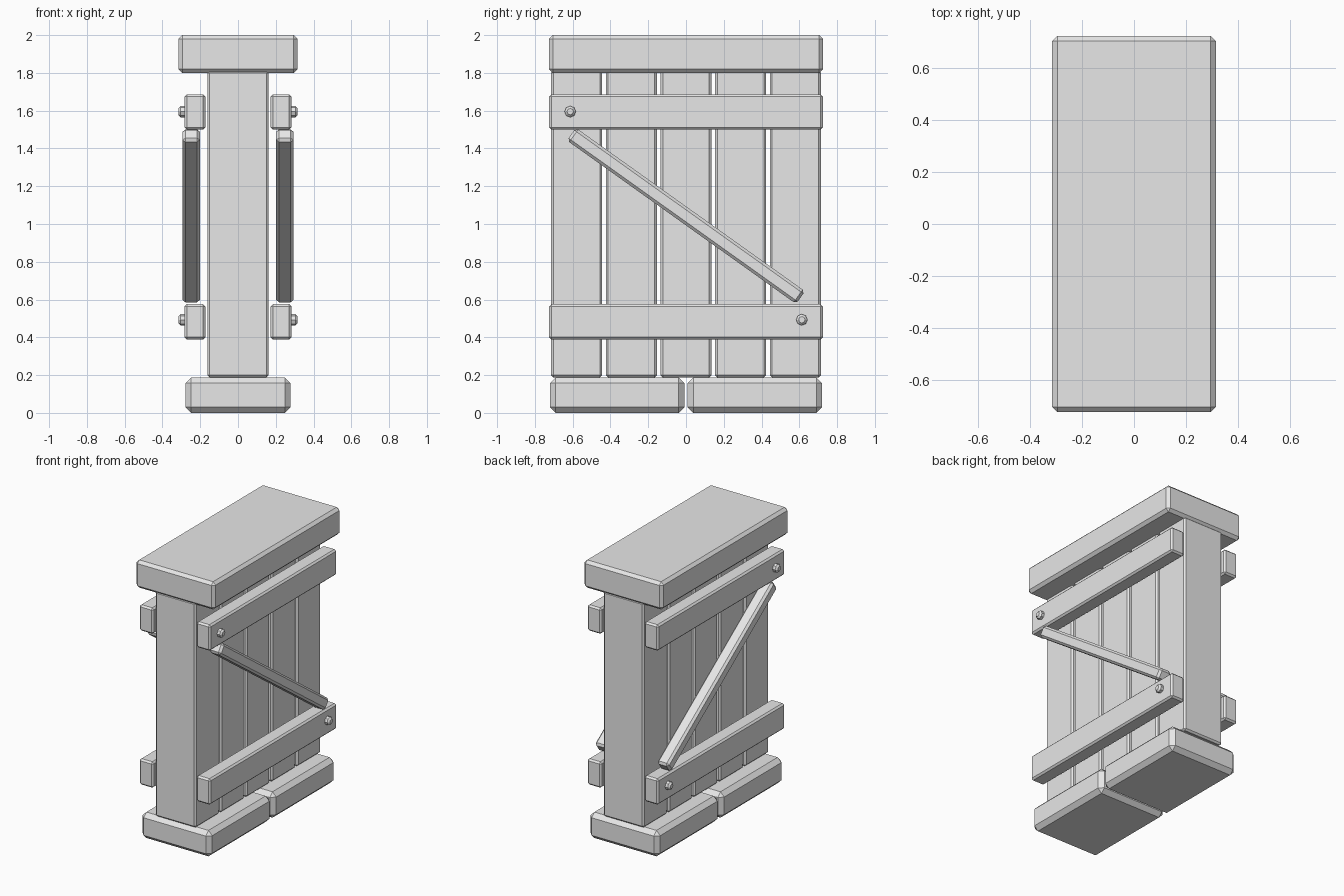
import bpy, bmesh, math
from mathutils import Matrix, Vector

cube = bpy.data.objects.get("Cube")
if cube:
    bpy.data.objects.remove(cube, do_unlink=True)

grey = bpy.data.materials.new("plain_grey")
grey.use_nodes = True
grey.diffuse_color = (0.8, 0.8, 0.8, 1)
grey.node_tree.nodes["Principled BSDF"].inputs["Base Color"].default_value = (0.8, 0.8, 0.8, 1)


def finish(name, bm, edges, chamfer, matrix):
    """Chamfer the given edges, place the part and give it the material."""
    bmesh.ops.bevel(bm, geom=edges, offset=chamfer, segments=1, affect='EDGES')
    bmesh.ops.recalc_face_normals(bm, faces=bm.faces)
    mesh = bpy.data.meshes.new(name)
    bm.to_mesh(mesh)
    bm.free()
    mesh.materials.append(grey)
    ob = bpy.data.objects.new(name, mesh)
    ob.matrix_world = matrix
    bpy.context.collection.objects.link(ob)


def block(name, size, centre, chamfer, tilt=0):
    bm = bmesh.new()
    bmesh.ops.create_cube(bm, size=1)
    bmesh.ops.scale(bm, vec=Vector(size), verts=bm.verts)
    matrix = Matrix.Translation(centre) @ Matrix.Rotation(tilt, 4, 'X')
    finish(name, bm, bm.edges[:], chamfer, matrix)


def bolt(name, side, y, z):
    bm = bmesh.new()
    bmesh.ops.create_cone(bm, cap_ends=True, segments=8, radius1=0.03, radius2=0.03, depth=0.05)
    rim = [e for e in bm.edges if all(v.co.z > 0 for v in e.verts)]
    matrix = Matrix.Translation((side * 0.291, y, z)) @ Matrix.Rotation(side * math.pi / 2, 4, 'Y')
    finish(name, bm, rim, 0.012, matrix)


# Top beam and the two feet
block("top_beam", (0.63, 1.45, 0.2), (0, 0, 1.9), 0.02)
for label, y in (("front", -0.365), ("back", 0.365)):
    block(label + "_foot", (0.556, 0.712, 0.187), (0, y, 0.0935), 0.03)

# Row of upright planks with narrow gaps
for i in range(5):
    block(f"plank_{i + 1}", (0.324, 0.27, 1.625), (0, (i - 2) * 0.2895, 1.0), 0.012)

# Rails, diagonal brace and bolts on both sides
for label, side in (("left", 1), ("right", -1)):
    block(label + "_upper_rail", (0.11, 1.45, 0.187), (side * 0.228, 0, 1.593), 0.012)
    block(label + "_lower_rail", (0.11, 1.45, 0.187), (side * 0.228, 0, 0.482), 0.012)
    block(label + "_brace", (0.092, 1.49, 0.082), (side * 0.248, 0, 1.043), 0.015,
          tilt=math.radians(-35.5))
    bolt(label + "_upper_bolt", side, -0.613, 1.595)
    bolt(label + "_lower_bolt", side, 0.613, 0.493)
